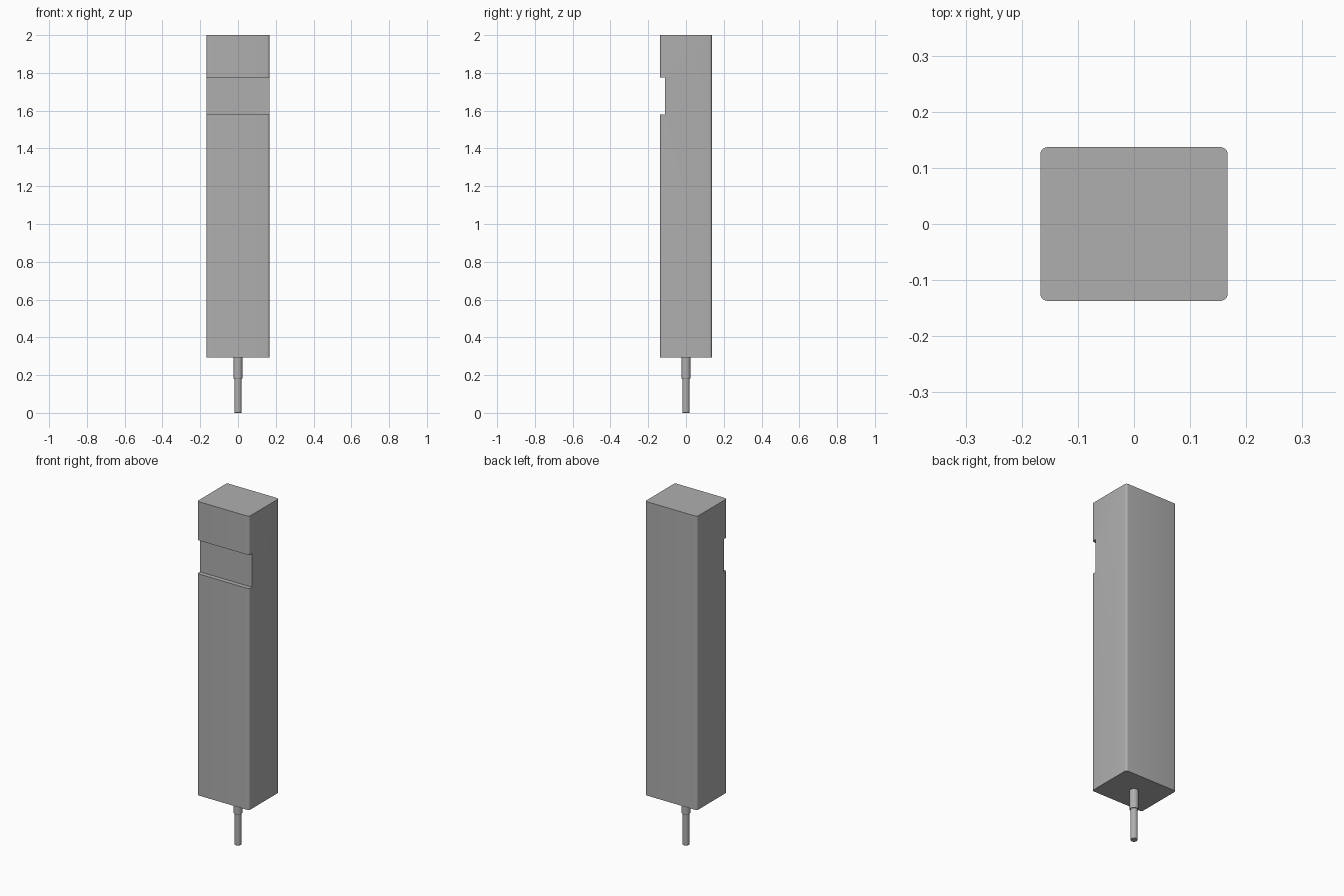
import bpy, bmesh
from math import sin, cos, pi, radians

if "Cube" in bpy.data.objects:
    bpy.data.objects.remove(bpy.data.objects["Cube"])

HX, HY, R = 0.167, 0.137, 0.013   # body half sizes and corner radius
Z0, Z1 = 0.293, 2.0

grey = bpy.data.materials.new("dark_grey")
grey.diffuse_color = (0.43, 0.43, 0.43, 1)
grey.use_nodes = True
grey.node_tree.nodes["Principled BSDF"].inputs["Base Color"].default_value = grey.diffuse_color


def make_object(name, bm):
    bmesh.ops.recalc_face_normals(bm, faces=bm.faces)
    me = bpy.data.meshes.new(name)
    bm.to_mesh(me)
    bm.free()
    me.materials.append(grey)
    ob = bpy.data.objects.new(name, me)
    bpy.context.collection.objects.link(ob)
    return ob


def smooth(ob):
    bpy.ops.object.select_all(action='DESELECT')
    ob.select_set(True)
    bpy.context.view_layer.objects.active = ob
    bpy.ops.object.shade_smooth_by_angle(angle=radians(30))


# Body: rounded rectangle extruded upwards
bm = bmesh.new()
ring = []
for i, (sx, sy) in enumerate([(1, 1), (-1, 1), (-1, -1), (1, -1)]):
    for k in range(7):
        a = pi / 2 * (i + k / 6)
        ring.append(bm.verts.new((sx * (HX - R) + R * cos(a),
                                  sy * (HY - R) + R * sin(a), Z0)))
base = bm.faces.new(ring)
ext = bmesh.ops.extrude_face_region(bm, geom=[base], use_keep_orig=True)
top = [v for v in ext['geom'] if isinstance(v, bmesh.types.BMVert)]
bmesh.ops.translate(bm, verts=top, vec=(0, 0, Z1 - Z0))
body = make_object("body", bm)

# Shallow slot across the front
bm = bmesh.new()
bmesh.ops.create_cube(bm, size=1)
for v in bm.verts:
    v.co.x *= 0.5
    v.co.y = -0.111 if v.co.y > 0 else -0.25
    v.co.z = 1.775 if v.co.z > 0 else 1.58
cutter = make_object("slot_cutter", bm)
cutter.hide_render = True
mod = body.modifiers.new("slot", 'BOOLEAN')
mod.operation = 'DIFFERENCE'
mod.solver = 'EXACT'
mod.object = cutter
bpy.context.view_layer.objects.active = body
bpy.ops.object.modifier_apply(modifier=mod.name)
bpy.data.objects.remove(cutter)
smooth(body)

# Stepped round pin underneath, turned from a profile
profile = [(0.017, 0), (0.019, 0.002), (0.019, 0.182),
           (0.022, 0.182), (0.024, 0.185), (0.024, Z0)]
N = 32
bm = bmesh.new()
rings = [[bm.verts.new((r * cos(2 * pi * k / N), r * sin(2 * pi * k / N), z))
          for k in range(N)] for r, z in profile]
for lo, hi in zip(rings, rings[1:]):
    for k in range(N):
        bm.faces.new((lo[k], lo[(k + 1) % N], hi[(k + 1) % N], hi[k]))
bm.faces.new(rings[0])
bm.faces.new(rings[-1])
smooth(make_object("stepped_pin", bm))
